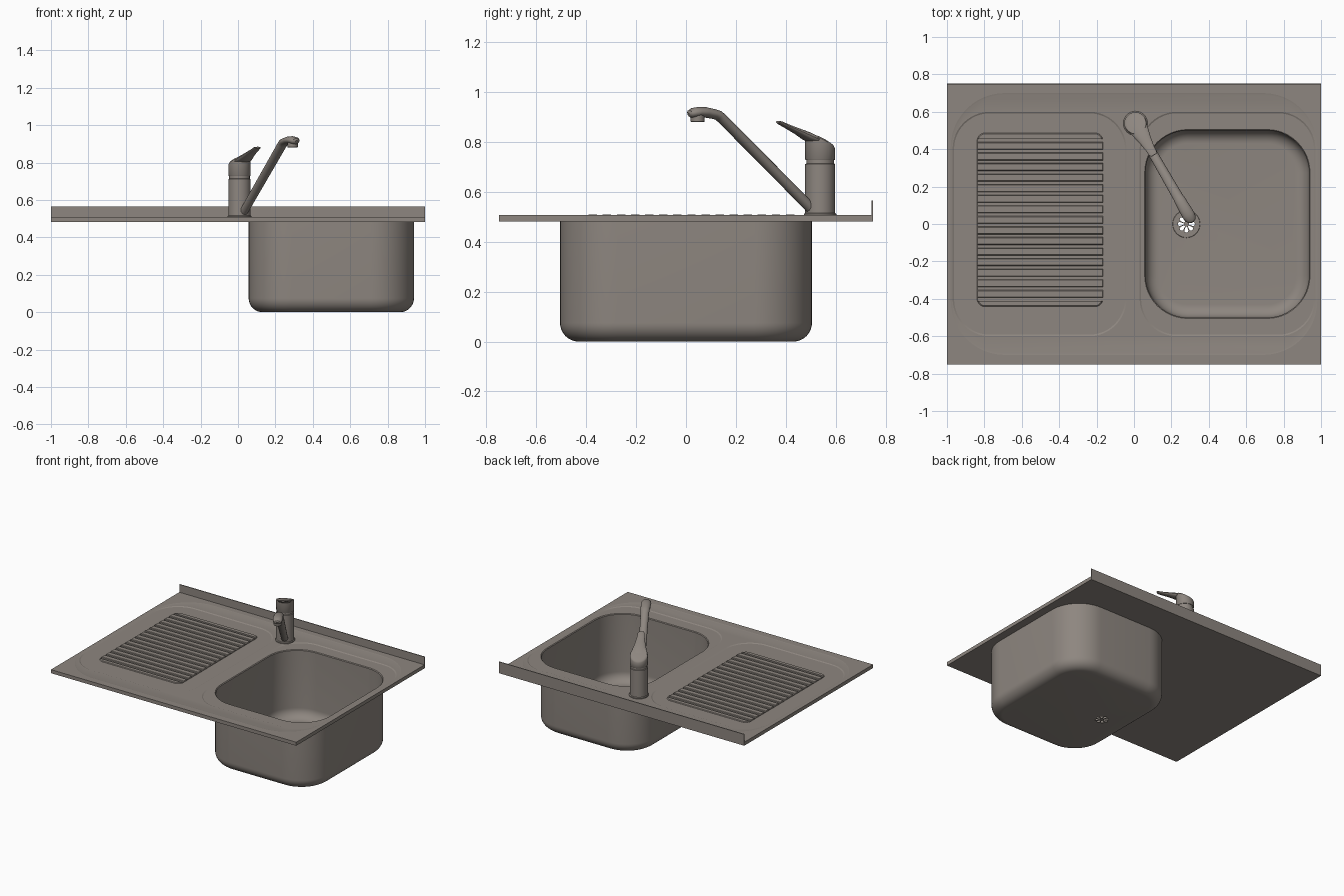
import bpy, bmesh
from math import sin, cos, pi, radians, atan2

if "Cube" in bpy.data.objects:
    bpy.data.objects.remove(bpy.data.objects["Cube"])

TOP, UNDER = 0.508, 0.482
TAP = (0.008, 0.538, 0)

steel = bpy.data.materials.new('steel')
steel.diffuse_color = (0.27, 0.24, 0.215, 1)
steel.use_nodes = True
steel.node_tree.nodes["Principled BSDF"].inputs["Base Color"].default_value = steel.diffuse_color


def finish(ob, angle=35):
    bpy.ops.object.select_all(action='DESELECT')
    ob.select_set(True)
    bpy.context.view_layer.objects.active = ob
    bpy.ops.object.shade_smooth_by_angle(angle=radians(angle))
    return ob


def loft(name, loops):
    """Skin a closed solid through equal-length loops."""
    bm = bmesh.new()
    rings = [[bm.verts.new(p) for p in lp] for lp in loops]
    for a, b in zip(rings, rings[1:]):
        for i in range(len(a)):
            j = (i + 1) % len(a)
            bm.faces.new((a[i], a[j], b[j], b[i]))
    bm.faces.new(rings[0][::-1])
    bm.faces.new(rings[-1])
    bmesh.ops.recalc_face_normals(bm, faces=bm.faces)
    me = bpy.data.meshes.new(name)
    bm.to_mesh(me)
    bm.free()
    me.materials.append(steel)
    ob = bpy.data.objects.new(name, me)
    bpy.context.collection.objects.link(ob)
    return finish(ob)


def rrect(x0, x1, y0, y1, r, z, n=12):
    pts = []
    for k, (cx, cy) in enumerate([(x1 - r, y1 - r), (x0 + r, y1 - r), (x0 + r, y0 + r), (x1 - r, y0 + r)]):
        for i in range(n + 1):
            a = (k + i / n) * pi / 2
            pts.append((cx + r * cos(a), cy + r * sin(a), z))
    return pts


def circle(r, z, slope=0, n=40, c=(0, 0)):
    return [(c[0] + r * cos(2 * pi * i / n), c[1] + r * sin(2 * pi * i / n),
             z + slope * r * cos(2 * pi * i / n)) for i in range(n)]


def box(name, x0, x1, y0, y1, z0, z1):
    return loft(name, [[(x0, y0, z), (x1, y0, z), (x1, y1, z), (x0, y1, z)] for z in (z0, z1)])


def sweep(name, stations, n=20):
    """Elliptical sections along a path in the local xz plane: (x, z, half width, half height)."""
    loops = []
    for k, (u, z, w, h) in enumerate(stations):
        p, q = stations[max(k - 1, 0)], stations[min(k + 1, len(stations) - 1)]
        t = atan2(q[1] - p[1], q[0] - p[0])
        loops.append([(u - sin(t) * h * sin(a), w * cos(a), z + cos(t) * h * sin(a))
                      for a in (2 * pi * i / n for i in range(n))])
    return loft(name, loops)


def cut(ob, cutter):
    """Subtract a helper solid and remove it."""
    cutter.hide_render = True
    m = ob.modifiers.new('cut', 'BOOLEAN')
    m.operation, m.solver, m.object = 'DIFFERENCE', 'EXACT', cutter
    bpy.ops.object.select_all(action='DESELECT')
    ob.select_set(True)
    bpy.context.view_layer.objects.active = ob
    bpy.ops.object.modifier_move_to_index(modifier=m.name, index=0)
    bpy.ops.object.modifier_apply(modifier=m.name)
    bpy.data.objects.remove(cutter)


# Deck with shallow dished areas, drainer pocket and bowl opening
BX0, BX1, BY = 0.057, 0.941, 0.505
deck = box('deck', -1, 1, -0.75, 0.75, UNDER, TOP)
cut(deck, loft('outer_dish', [rrect(-0.97, 0.97, -0.69, 0.69, 0.28, TOP - 0.002),
                              rrect(-0.98, 0.98, -0.70, 0.70, 0.29, TOP),
                              rrect(-0.98, 0.98, -0.70, 0.70, 0.29, TOP + 0.05)]))
for x0, x1 in ((-0.97, -0.04), (0.03, 0.97)):
    cut(deck, loft('inner_dish', [rrect(x0 + 0.008, x1 - 0.008, -0.592, 0.592, 0.192, TOP - 0.006),
                                  rrect(x0, x1, -0.6, 0.6, 0.2, TOP - 0.002),
                                  rrect(x0, x1, -0.6, 0.6, 0.2, TOP + 0.05)]))
cut(deck, box('drainer_pocket', -0.838, -0.167, -0.412, 0.455, 0.496, 0.6))
cut(deck, loft('bowl_opening', [rrect(BX0, BX1, -BY, BY, 0.23, z) for z in (0.4, 0.6)]))
finish(deck, 20)

# Upstand along the back edge
box('upstand', -1, 1, 0.744, 0.75, TOP, 0.566)

# Drainer: rounded frame and repeated ridges
frame = loft('drainer_frame', [rrect(-0.84 + d, -0.165 - d, -0.443 + d, 0.488 - d, 0.045 - d, z)
                               for d, z in ((0, 0.499), (0.001, 0.503), (0.006, 0.507))])
cut(frame, box('frame_opening', -0.838, -0.167, -0.412, 0.455, 0.4, 0.6))
finish(frame)
ridge = loft('drainer_ridges', [[(-0.84 + d, -0.394 + d, z), (-0.165 - d, -0.394 + d, z),
                                 (-0.165 - d, -0.353 - d, z), (-0.84 + d, -0.353 - d, z)]
                                for d, z in ((0, 0.494), (0.001, 0.506), (0.004, 0.509))])
arr = ridge.modifiers.new('repeat', 'ARRAY')
arr.count, arr.use_relative_offset, arr.use_constant_offset = 15, False, True
arr.constant_offset_displace = (0, 0.0565, 0)


# Bowl: outer skin up, over the rim, inner skin down
def bowl_loop(inset, z):
    return rrect(BX0 + inset, BX1 - inset, -BY + inset, BY - inset, 0.23 - inset, z)


R, T = 0.075, 0.005
arc = [i / 10 * pi / 2 for i in range(11)]
loops = [bowl_loop(R - R * sin(a), R - R * cos(a)) for a in arc]
loops += [bowl_loop(0, 0.502), bowl_loop(T, 0.497)]
loops += [bowl_loop(R - (R - T) * sin(a), R - (R - T) * cos(a)) for a in reversed(arc)]
bowl = loft('bowl', loops)

# Drain slots and a low rim
DRAIN = (0.28, 0)
for k in range(8):
    a = 2 * pi * k / 8
    outline = [(0.014, -0.004), (0.036, -0.011), (0.043, -0.008), (0.046, 0),
               (0.043, 0.008), (0.036, 0.011), (0.014, 0.004)]
    cut(bowl, loft('slot', [[(DRAIN[0] + x * cos(a) - y * sin(a), DRAIN[1] + x * sin(a) + y * cos(a), z)
                             for x, y in outline] for z in (-0.05, 0.05)]))
finish(bowl)
rim = loft('drain_rim', [circle(r, z, c=DRAIN) for r, z in ((0.076, 0.003), (0.072, 0.0065), (0.054, 0.0065))])
cut(rim, loft('rim_hole', [circle(0.053, z, c=DRAIN) for z in (-0.02, 0.03)]))
finish(rim)

# Mixer tap, built pointing along local x and then turned
tap = [
    loft('tap_body', [circle(r, z) for r, z in ((0.065, 0.5), (0.065, 0.512), (0.06, 0.516), (0.06, 0.712),
                                                (0.055, 0.714), (0.055, 0.73))]),
    loft('tap_cap', [circle(0.058, 0.728), circle(0.06, 0.731), circle(0.06, 0.80, 0.52),
                     circle(0.056, 0.806, 0.52), circle(0.046, 0.809, 0.52)]),
    sweep('tap_lever', [(-0.005, 0.795, 0.05, 0.008), (0.02, 0.805, 0.054, 0.015), (0.06, 0.823, 0.045, 0.018),
                        (0.10, 0.841, 0.035, 0.013), (0.15, 0.862, 0.026, 0.009),
                        (0.185, 0.877, 0.023, 0.007), (0.196, 0.881, 0.016, 0.004)]),
    sweep('tap_spout', [(0.02, 0.515, 0.023, 0.021), (0.06, 0.55, 0.023, 0.021), (0.455, 0.895, 0.028, 0.02),
                        (0.472, 0.907, 0.03, 0.02), (0.49, 0.912, 0.031, 0.02), (0.53, 0.919, 0.033, 0.021),
                        (0.565, 0.92, 0.034, 0.021), (0.588, 0.917, 0.031, 0.02), (0.602, 0.913, 0.022, 0.016),
                        (0.608, 0.91, 0.01, 0.008)]),
    loft('tap_aerator', [circle(r, z, n=24, c=(0.567, 0)) for r, z in ((0.025, 0.88), (0.028, 0.883), (0.028, 0.915))]),
]
for part in tap:
    part.location = TAP
    part.rotation_euler = (0, 0, radians(-60))
